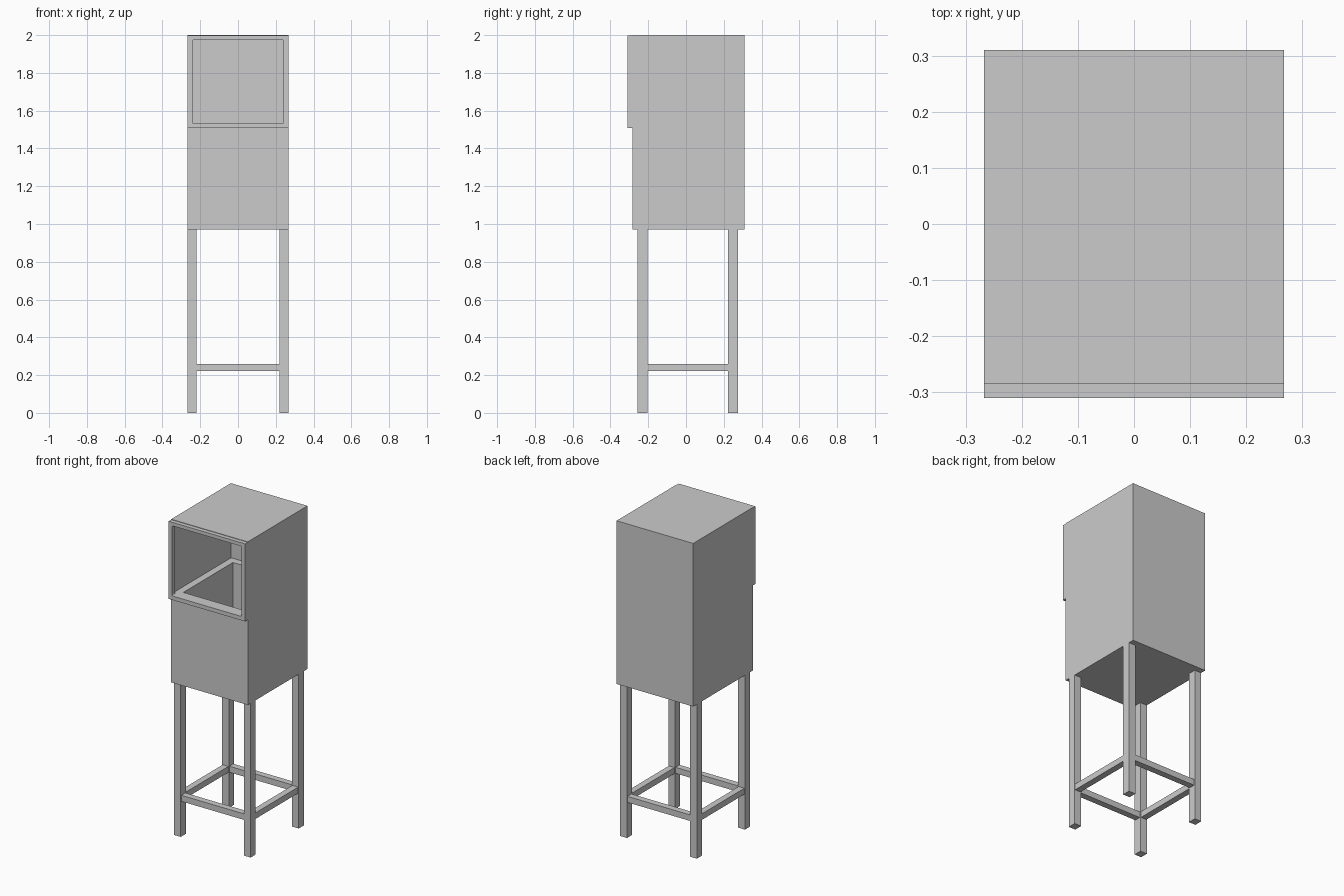
import bpy, bmesh

if "Cube" in bpy.data.objects:
    bpy.data.objects.remove(bpy.data.objects["Cube"])


def box(name, lo, hi, round_y=0.0):
    """Axis-aligned box; round_y rounds the edges that run along y."""
    bm = bmesh.new()
    bmesh.ops.create_cube(bm, size=1)
    for v in bm.verts:
        for i in range(3):
            v.co[i] = lo[i] if v.co[i] < 0 else hi[i]
    if round_y:
        edges = [e for e in bm.edges
                 if abs(e.verts[0].co.y - e.verts[1].co.y) > 1e-5]
        bmesh.ops.bevel(bm, geom=edges, offset=round_y, segments=4,
                        profile=0.5, affect='EDGES')
    bmesh.ops.recalc_face_normals(bm, faces=bm.faces)
    me = bpy.data.meshes.new(name)
    bm.to_mesh(me)
    bm.free()
    ob = bpy.data.objects.new(name, me)
    bpy.context.collection.objects.link(ob)
    return ob


def cut(target, cutter):
    """Subtract the cutter, apply the result and remove the cutter."""
    cutter.hide_render = True
    mod = target.modifiers.new("cut", 'BOOLEAN')
    mod.operation = 'DIFFERENCE'
    mod.solver = 'EXACT'
    mod.object = cutter
    bpy.context.view_layer.objects.active = target
    bpy.ops.object.modifier_apply(modifier=mod.name)
    bpy.data.objects.remove(cutter)


X, YF, YB = 0.267, -0.284, 0.31
Z0, ZL, Z1 = 0.972, 1.533, 2.0
SKIN, WALL = 0.005, 0.05

# Cabinet: thin upper hood open at the front, thick-walled bin below a ledge
cabinet = box("cabinet", (-X, YF, Z0), (X, YB, Z1))
cut(cabinet, box("hood_cutter", (-X + SKIN, YF - 0.1, ZL),
                 (X - SKIN, YB - SKIN, Z1 - SKIN)))
cut(cabinet, box("bin_cutter", (-X + WALL, YF + WALL, Z0 + 0.04),
                 (X - WALL, YB - WALL, ZL + 0.1)))

# Front frame with a slightly rounded opening
frame = box("front_frame", (-X, -0.31, 1.508), (X, YF, 1.997))
cut(frame, box("opening_cutter", (-0.242, -0.4, 1.533), (0.242, -0.2, 1.975), 0.009))

# Four square legs
LEG_Y = {"front": (-0.256, -0.205), "back": (0.223, 0.274)}
for side, sx in (("left", -1), ("right", 1)):
    xs = sorted((sx * X, sx * 0.22))
    for pos, (y0, y1) in LEG_Y.items():
        box(f"{pos}_{side}_leg", (xs[0], y0, 0), (xs[1], y1, Z0))
    # Side stretcher, centred on the legs
    xc = sum(xs) / 2
    box(f"{side}_stretcher", (xc - 0.02, -0.205, 0.222), (xc + 0.02, 0.223, 0.26))

# Front and back stretchers
for pos, (y0, y1) in LEG_Y.items():
    yc = (y0 + y1) / 2
    box(f"{pos}_stretcher", (-0.22, yc - 0.02, 0.222), (0.22, yc + 0.02, 0.26))
